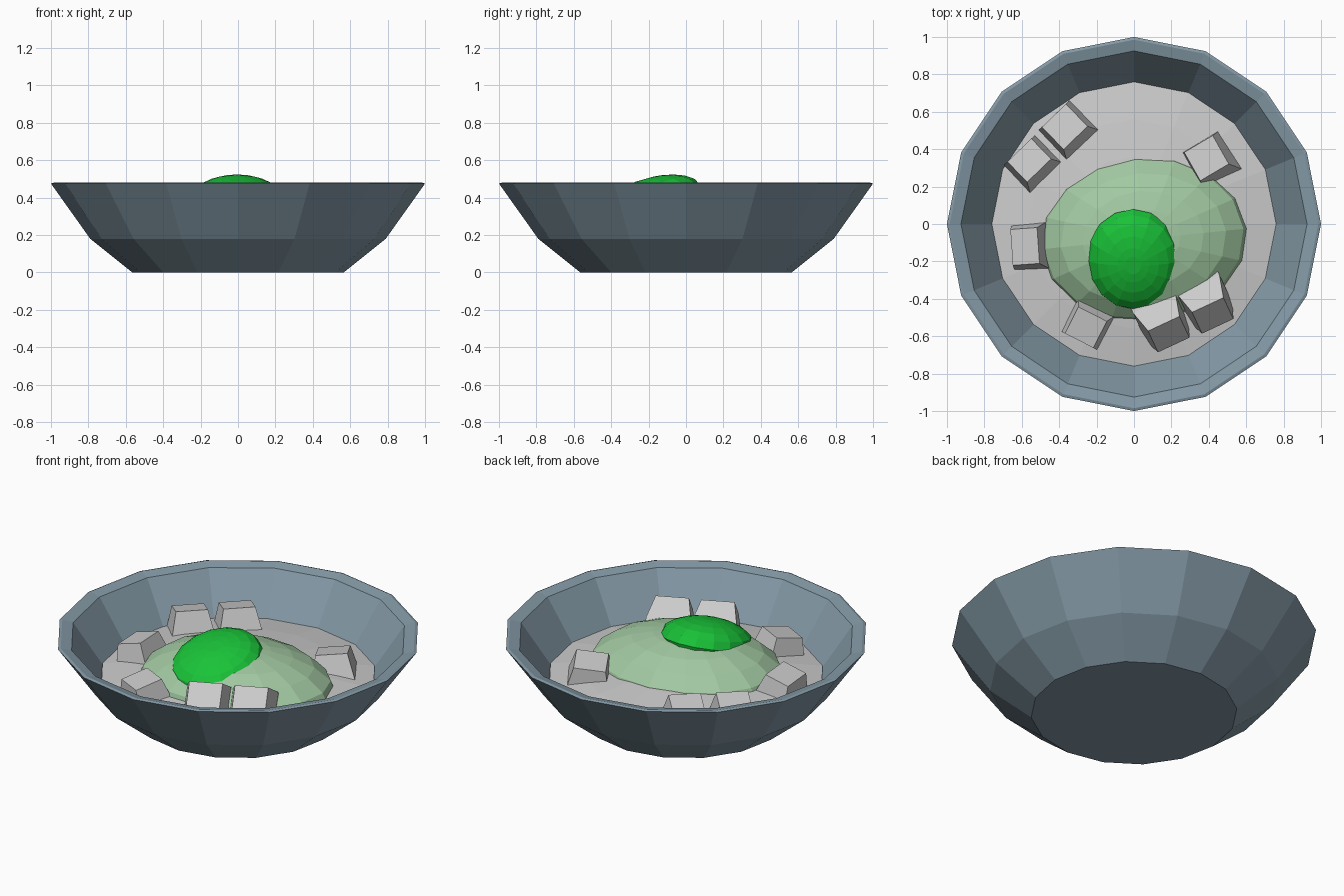
import bpy, bmesh, math
from mathutils import Matrix, Vector

if "Cube" in bpy.data.objects:
    bpy.data.objects.remove(bpy.data.objects["Cube"])


def material(name, rgb):
    m = bpy.data.materials.new(name)
    m.diffuse_color = (*rgb, 1)
    m.use_nodes = True
    m.node_tree.nodes["Principled BSDF"].inputs["Base Color"].default_value = m.diffuse_color
    return m


def add_object(name, bm, mat=None):
    bmesh.ops.recalc_face_normals(bm, faces=bm.faces[:])
    me = bpy.data.meshes.new(name)
    bm.to_mesh(me)
    bm.free()
    ob = bpy.data.objects.new(name, me)
    bpy.context.collection.objects.link(ob)
    if mat:
        me.materials.append(mat)
    return ob


def lathe(name, profile, sides, mat=None, matrix=Matrix()):
    """Spin (radius, z) points; both ends are capped with flat polygons."""
    bm = bmesh.new()
    rings = [[bm.verts.new((r * math.cos(2 * math.pi * i / sides),
                            r * math.sin(2 * math.pi * i / sides), z))
              for i in range(sides)] for r, z in profile]
    for a, b in zip(rings, rings[1:]):
        for i in range(sides):
            j = (i + 1) % sides
            bm.faces.new((a[i], a[j], b[j], b[i]))
    bm.faces.new(rings[0])
    bm.faces.new(rings[-1])
    bm.transform(matrix)
    return add_object(name, bm, mat)


def chunk(name, x, y, z, sx, sy, turn, lean_dir, lean):
    """Square chunk with a tapered top, leaning towards lean_dir (degrees)."""
    bm = bmesh.new()
    bmesh.ops.create_cube(bm, size=1)
    for v in bm.verts:
        k = 0.74 if v.co.z > 0 else 1
        v.co = Vector((v.co.x * sx * k, v.co.y * sy * k, v.co.z * 0.14))
    # straight lower walls below the tapered top
    base = min(bm.faces, key=lambda f: f.calc_center_median().z)
    ext = bmesh.ops.extrude_face_region(bm, geom=[base])
    for v in [g for g in ext["geom"] if isinstance(g, bmesh.types.BMVert)]:
        v.co.z -= 0.05
    bmesh.ops.delete(bm, geom=[base], context='FACES')
    d = math.radians(lean_dir)
    axis = Vector((-math.sin(d), math.cos(d), 0))
    bm.transform(Matrix.Translation((x, y, z))
                 @ Matrix.Rotation(math.radians(lean), 4, axis)
                 @ Matrix.Rotation(math.radians(turn), 4, 'Z'))
    return add_object(name, bm)


blue = material("slate_blue", (0.23, 0.32, 0.38))
pale = material("pale_green", (0.36, 0.58, 0.36))
green = material("bright_green", (0.01, 0.55, 0.04))

# Bowl: outer wall, rim and inner wall
lathe("bowl", [(0.565, 0), (0.79, 0.18), (1.0, 0.475), (0.985, 0.48),
               (0.925, 0.465), (0.74, 0.20), (0.54, 0.06)], 16, blue)

# Gently domed broth
lathe("broth", [(0.76, 0.235), (0.56, 0.268), (0.36, 0.293), (0.15, 0.31)], 16)

# Half-dome profile shared by both mounds
dome = [(math.cos(a), math.sin(a)) for a in
        (math.radians(t) for t in (-25, 0, 22, 40, 56, 70, 80))]
lathe("pale_mound", dome, 16, pale,
      Matrix.Translation((0.05, -0.08, 0.2)) @ Matrix.Rotation(0.1, 4, 'Z')
      @ Matrix.Diagonal((0.58, 0.46, 0.26, 1)))
lathe("green_topping", dome, 16, green,
      Matrix.Translation((-0.005, -0.19, 0.385))
      @ Matrix.Rotation(math.radians(16), 4, 'X')
      @ Matrix.Diagonal((0.25, 0.28, 0.12, 1)))

# Chunks floating around the edge: x, y, z, size x, size y, turn, lean
for i, args in enumerate([
        (-0.36, 0.51, 0.30, 0.24, 0.23, 44, 135, 12),
        (-0.55, 0.33, 0.30, 0.24, 0.21, 44, 135, 12),
        (0.40, 0.345, 0.29, 0.24, 0.24, 30, 150, 12),
        (-0.565, -0.12, 0.29, 0.20, 0.26, 4, 180, 15),
        (-0.25, -0.54, 0.29, 0.23, 0.22, -27, 240, 12),
        (0.165, -0.545, 0.33, 0.25, 0.24, 25, -65, 45),
        (0.40, -0.445, 0.33, 0.25, 0.24, 25, -65, 45)]):
    chunk(f"chunk_{i + 1}", *args)
